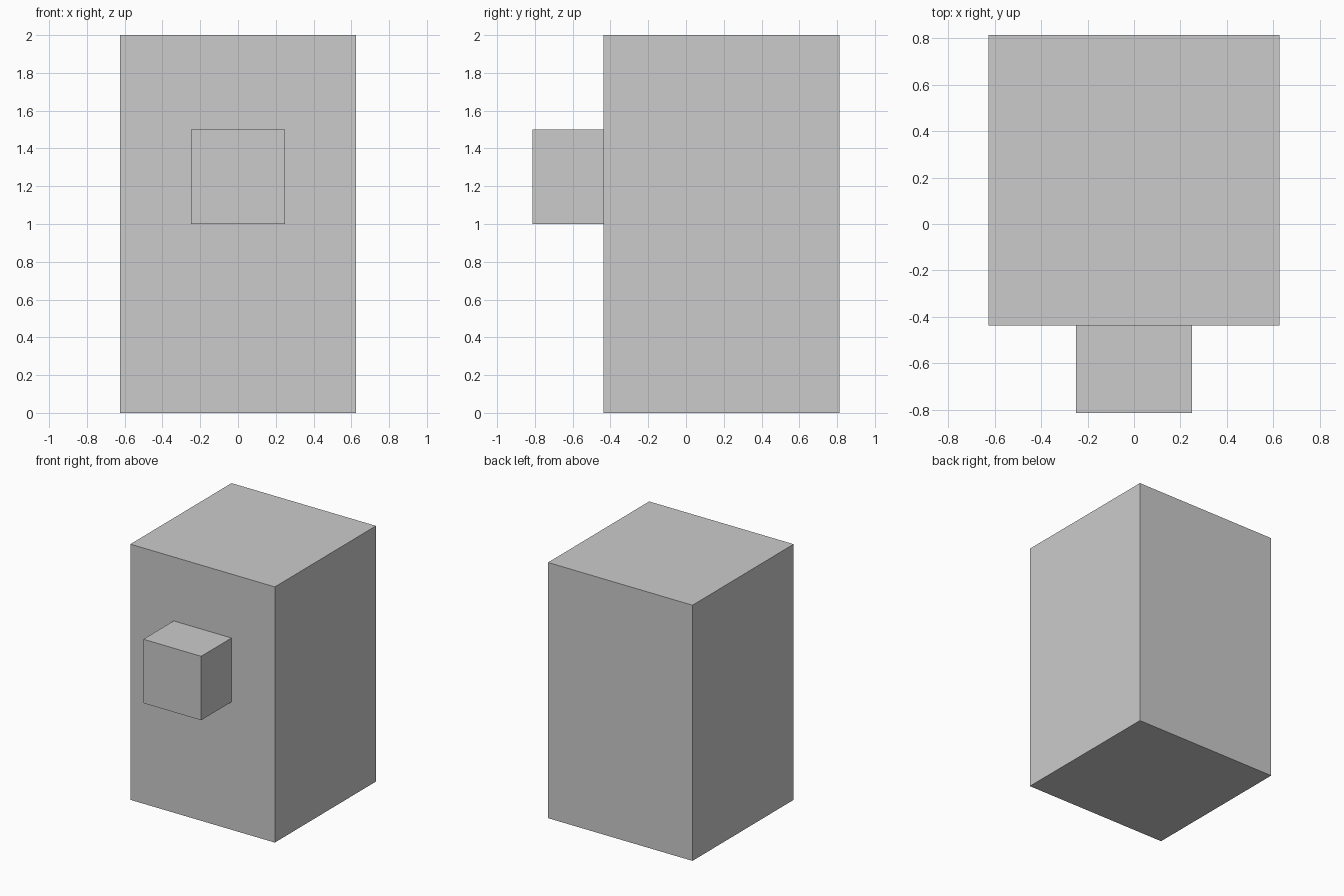
import bpy

if "Cube" in bpy.data.objects:
    bpy.data.objects.remove(bpy.data.objects["Cube"])


def box(name, lo, hi):
    """Add a box spanning two opposite corners."""
    centre = [(a + b) / 2 for a, b in zip(lo, hi)]
    bpy.ops.mesh.primitive_cube_add(size=1, location=centre)
    obj = bpy.context.object
    obj.name = name
    obj.scale = [b - a for a, b in zip(lo, hi)]
    bpy.ops.object.transform_apply(location=False, rotation=False, scale=True)
    return obj


# Tall main block
box("main_block", (-0.625, -0.4375, 0), (0.625, 0.8125, 2))

# Small block projecting from the front face
box("front_block", (-0.25, -0.8125, 1), (0.25, -0.4375, 1.5))
